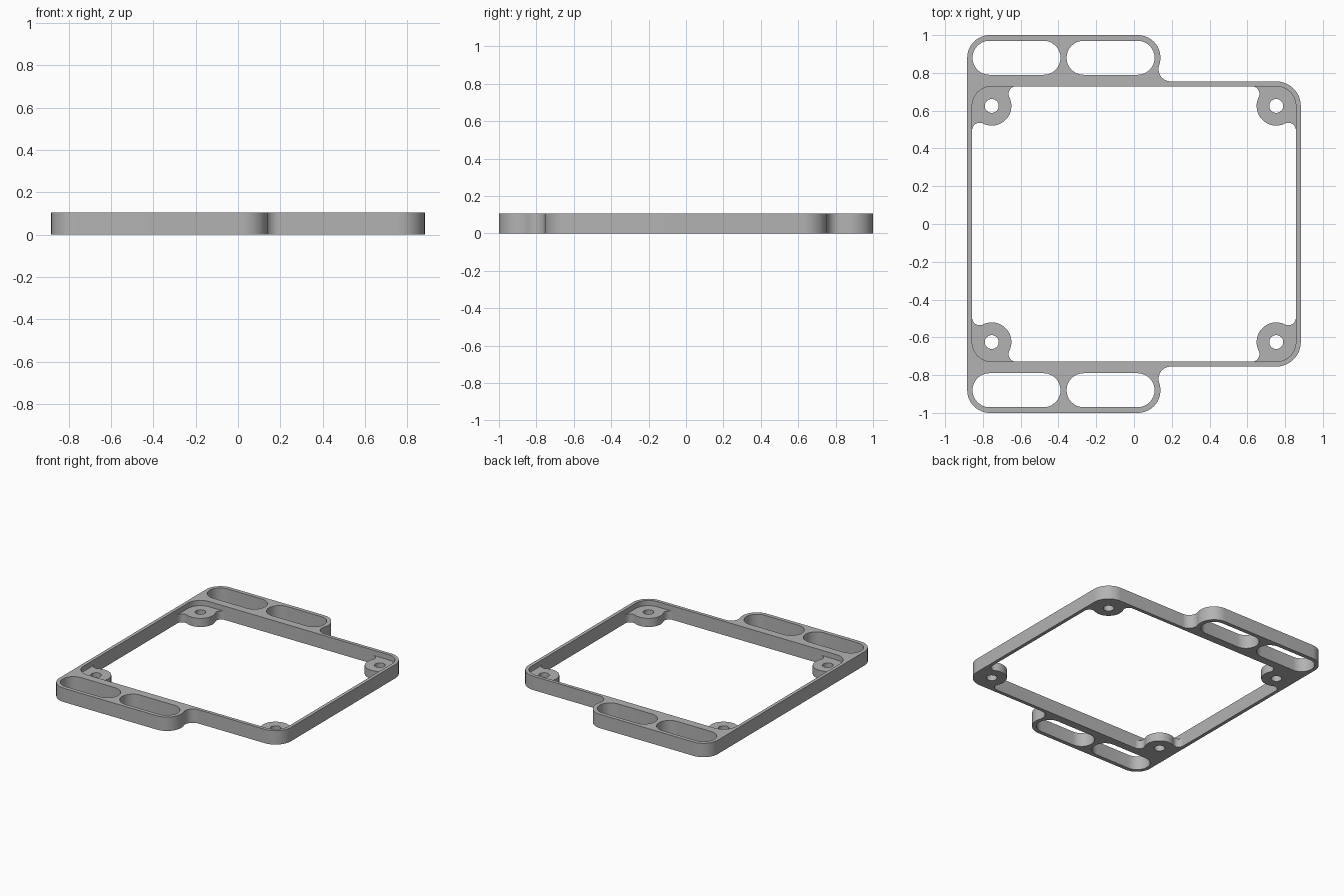
import bpy, bmesh
from math import sin, cos, atan2, sqrt, pi, radians

if "Cube" in bpy.data.objects:
    bpy.data.objects.remove(bpy.data.objects["Cube"])

H, STEP = 0.105, 0.065            # rim height, mounting boss height
X, Y, WALL = 0.857, 0.729, 0.026  # inner opening half size, rim thickness
R, F = 0.104, 0.04                # boss radius, boss fillet radius
CX, CY = X - R, Y - R             # boss centre
TY, TR, TX0, TX1 = 0.88, 0.12, -0.763, 0.02   # side tab corner centres
QUADS = [(1, 1), (-1, 1), (-1, -1), (1, -1)]


def arc(cx, cy, r, a0, a1, n=16):
    return [(cx + r * cos(a0 + (a1 - a0) * i / n), cy + r * sin(a0 + (a1 - a0) * i / n))
            for i in range(n + 1)]


def mirrored(path, sx, sy):
    pts = [(x * sx, y * sy) for x, y in path]
    return pts if sx * sy > 0 else pts[::-1]


def clean(pts):
    """Drop repeated neighbours."""
    return [p for i, p in enumerate(pts)
            if abs(p[0] - pts[i - 1][0]) + abs(p[1] - pts[i - 1][1]) > 1e-5]


# Outer outline, right half of the rear side, then the mirrored front side
fr = 0.065
fy = Y + WALL + fr
fx = TX1 + sqrt((TR + fr) ** 2 - (fy - TY) ** 2)
a = atan2(fy - TY, fx - TX1)
rear = (arc(CX, CY, R + WALL, 0, pi / 2)
        + arc(fx, fy, fr, -pi / 2, a - pi)
        + arc(TX1, TY, TR, a, pi / 2, 20)
        + arc(TX0, TY, TR, pi / 2, pi))
outer = clean(rear + mirrored(rear, 1, -1))

# Inner corner with and without the mounting boss
d = sqrt((R + F) ** 2 - (R - F) ** 2)
b = atan2(d, -(R - F))
c = atan2(R - F, -d)
boss = clean(arc(X - F, CY - d, F, 0, b, 10)
             + arc(CX, CY, R, b - pi, c - 2 * pi, 24)
             + arc(CX - d, Y - F, F, c - pi, pi / 2, 10))
corner = [boss[0]] + arc(CX, CY, R, 0, pi / 2) + [boss[-1]]
hole = arc(CX, CY, 0.037, 0, 2 * pi, 24)[:-1]

lower_opening, upper_opening = [], []
for q in QUADS:
    lower_opening += mirrored(boss, *q)
    upper_opening += mirrored(corner, *q)
holes = [mirrored(hole, *q) for q in QUADS]

# Long slots in both tabs
slots = []
for s in (1, -1):
    for x0, x1 in ((-0.765, -0.479), (-0.267, 0.019)):
        slots.append(mirrored(arc(x1, TY, 0.09, -pi / 2, pi / 2)
                              + arc(x0, TY, 0.09, pi / 2, 3 * pi / 2), 1, s))

bm = bmesh.new()


def wall(loop, z0, z1):
    lo = [bm.verts.new((x, y, z0)) for x, y in loop]
    hi = [bm.verts.new((x, y, z1)) for x, y in loop]
    for i in range(len(loop)):
        bm.faces.new((lo[i - 1], lo[i], hi[i], hi[i - 1]))


def cap(loops, z):
    edges = []
    for loop in loops:
        vs = [bm.verts.new((x, y, z)) for x, y in loop]
        edges += [bm.edges.new((vs[i - 1], vs[i])) for i in range(len(vs))]
    bmesh.ops.triangle_fill(bm, edges=edges, use_beauty=True, use_dissolve=False,
                            normal=(0, 0, 1))


# Rim, slot and boss walls
for loop in [outer] + slots:
    wall(loop, 0, H)
wall(lower_opening, 0, STEP)
wall(upper_opening, STEP, H)
for loop in holes:
    wall(loop, 0, STEP)

# Underside, rim top and boss tops
cap([outer, lower_opening] + slots + holes, 0)
cap([outer, upper_opening] + slots, H)
for q, h in zip(QUADS, holes):
    cap([mirrored(clean(boss + corner[-2:0:-1]), *q), h], STEP)

bmesh.ops.remove_doubles(bm, verts=bm.verts, dist=1e-5)
bmesh.ops.recalc_face_normals(bm, faces=bm.faces)
mesh = bpy.data.meshes.new("mounting_frame")
bm.to_mesh(mesh)
bm.free()

frame = bpy.data.objects.new("mounting_frame", mesh)
bpy.context.collection.objects.link(frame)
grey = bpy.data.materials.new("grey_plastic")
grey.diffuse_color = (0.45, 0.45, 0.45, 1)
grey.use_nodes = True
grey.node_tree.nodes["Principled BSDF"].inputs["Base Color"].default_value = grey.diffuse_color
mesh.materials.append(grey)
bpy.context.view_layer.objects.active = frame
frame.select_set(True)
bpy.ops.object.shade_smooth_by_angle(angle=radians(30))
